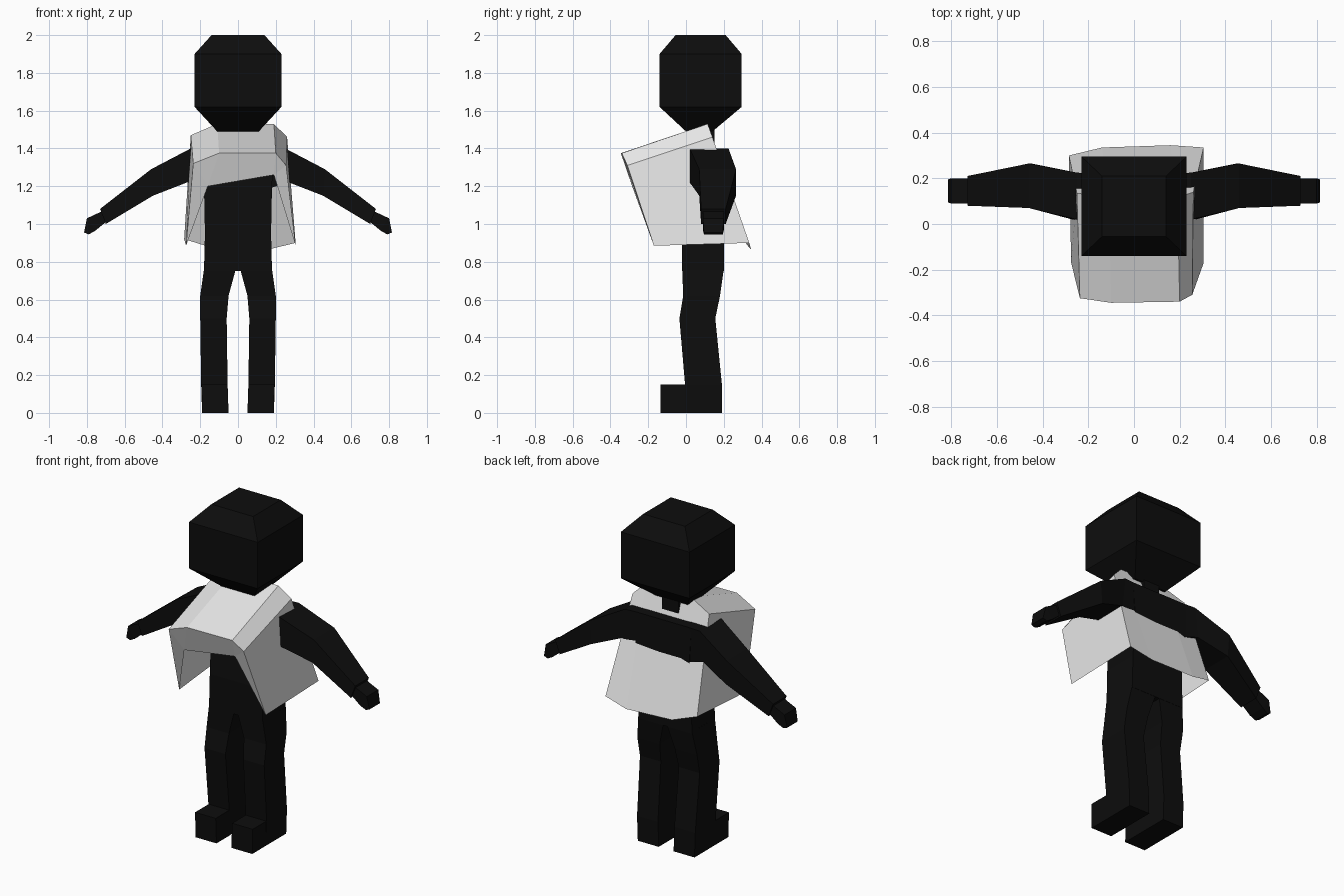
import bpy, bmesh

if "Cube" in bpy.data.objects:
    bpy.data.objects.remove(bpy.data.objects["Cube"])


def material(name, value):
    m = bpy.data.materials.new(name)
    m.diffuse_color = (value, value, value, 1)
    m.use_nodes = True
    m.node_tree.nodes["Principled BSDF"].inputs["Base Color"].default_value = m.diffuse_color
    return m


black = material("black", 0.004)
white = material("white", 0.8)


def make(name, verts, faces, mat, mirror=False, closed=True):
    me = bpy.data.meshes.new(name)
    me.from_pydata(verts, [], faces)
    bm = bmesh.new()
    bm.from_mesh(me)
    bmesh.ops.recalc_face_normals(bm, faces=bm.faces)
    bm.to_mesh(me)
    bm.free()
    me.materials.append(mat)
    ob = bpy.data.objects.new(name, me)
    bpy.context.collection.objects.link(ob)
    if mirror:
        ob.modifiers.new("Mirror", 'MIRROR').use_axis = (True, False, False)
    return ob


def loft(name, rings, mirror=False):
    """Skin a stack of four-point rings and cap both ends."""
    verts = [p for r in rings for p in r]
    faces = [(3, 2, 1, 0), tuple(len(verts) - 4 + i for i in range(4))]
    for k in range(0, len(verts) - 4, 4):
        for i in range(4):
            j = (i + 1) % 4
            faces.append((k + i, k + j, k + 4 + j, k + 4 + i))
    return make(name, verts, faces, black, mirror)


def level(x0, x1, y0, y1, z):
    """Horizontal rectangle for upright parts."""
    return [(x0, y0, z), (x1, y0, z), (x1, y1, z), (x0, y1, z)]


def slice_(xt, zt, xb, zb, y0, y1):
    """Leaning rectangle across an arm, from top edge to bottom edge."""
    return [(xt, y0, zt), (xt, y1, zt), (xb, y1, zb), (xb, y0, zb)]


# Head and neck
loft("head", [level(-.11, .11, .0, .14, 1.49), level(-.23, .23, -.14, .295, 1.62),
              level(-.23, .23, -.14, .295, 1.90), level(-.14, .14, -.055, .21, 2.0)])
loft("neck", [level(-.055, .055, .05, .15, 1.38), level(-.055, .055, .05, .15, 1.52)])

# Torso
loft("torso", [level(-.18, .18, -.02, .20, .75), level(-.175, .175, -.02, .20, .95),
               level(-.18, .18, .0, .225, 1.20), level(-.19, .19, .01, .22, 1.40)])

# Legs and feet
loft("leg", [level(.05, .19, -.005, .19, 0), level(.055, .195, -.005, .19, .15),
             level(.06, .20, -.035, .155, .50), level(.05, .20, -.015, .18, .62),
             level(.012, .18, -.02, .20, .76)], mirror=True)
loft("foot", [level(.05, .19, -.135, .02, 0), level(.055, .193, -.135, .02, .15)], mirror=True)

# Arms and hands
loft("arm", [slice_(.17, 1.40, .17, 1.19, .01, .22), slice_(.25, 1.40, .27, 1.22, .02, .225),
             slice_(.46, 1.29, .45, 1.15, .07, .265), slice_(.73, 1.08, .70, 1.0, .08, .21)],
     mirror=True)
loft("hand", [slice_(.725, 1.065, .70, 1.01, .09, .20), slice_(.80, 1.03, .755, .965, .09, .20),
              slice_(.815, .955, .79, .945, .095, .195)], mirror=True)

# Loose open-front shirt, tilted forward, a single sheet of cloth
shirt = {
    "f_bot_l": (-.275, -.17, .885), "f_sh_l": (-.237, -.325, 1.32),
    "f_top_l": (-.10, -.345, 1.375), "f_top_r": (.20, -.34, 1.375),
    "f_sh_r": (.255, -.31, 1.31), "f_bot_r": (.305, -.17, .885),
    "cut_r": (.19, -.30, 1.26), "cut_l": (-.16, -.285, 1.20),
    "b_bot_l": (-.285, .30, .92), "b_sh_l": (-.25, .135, 1.47),
    "b_top_l": (-.11, .115, 1.53), "b_top_r": (.19, .115, 1.53),
    "b_sh_r": (.26, .14, 1.46), "b_bot_r": (.305, .335, .90),
    "b_hem_r": (.16, .345, .865), "b_hem_l": (-.14, .335, .875),
}
panels = [
    # sides, shoulders and top
    "f_bot_l f_sh_l b_sh_l b_bot_l", "f_sh_l f_top_l b_top_l b_sh_l",
    "f_top_l f_top_r b_top_r b_top_l", "f_top_r f_sh_r b_sh_r b_top_r",
    "f_sh_r f_bot_r b_bot_r b_sh_r",
    # front around the opening
    "f_sh_l f_bot_l cut_l", "f_sh_l cut_l f_top_l", "f_top_l cut_l cut_r f_top_r",
    "f_top_r cut_r f_sh_r", "f_sh_r cut_r f_bot_r",
    # back
    "b_bot_l b_sh_l b_top_l b_hem_l", "b_hem_l b_top_l b_top_r b_hem_r",
    "b_hem_r b_top_r b_sh_r b_bot_r",
]
names = list(shirt)
make("shirt", list(shirt.values()),
     [tuple(names.index(n) for n in p.split()) for p in panels], white)
